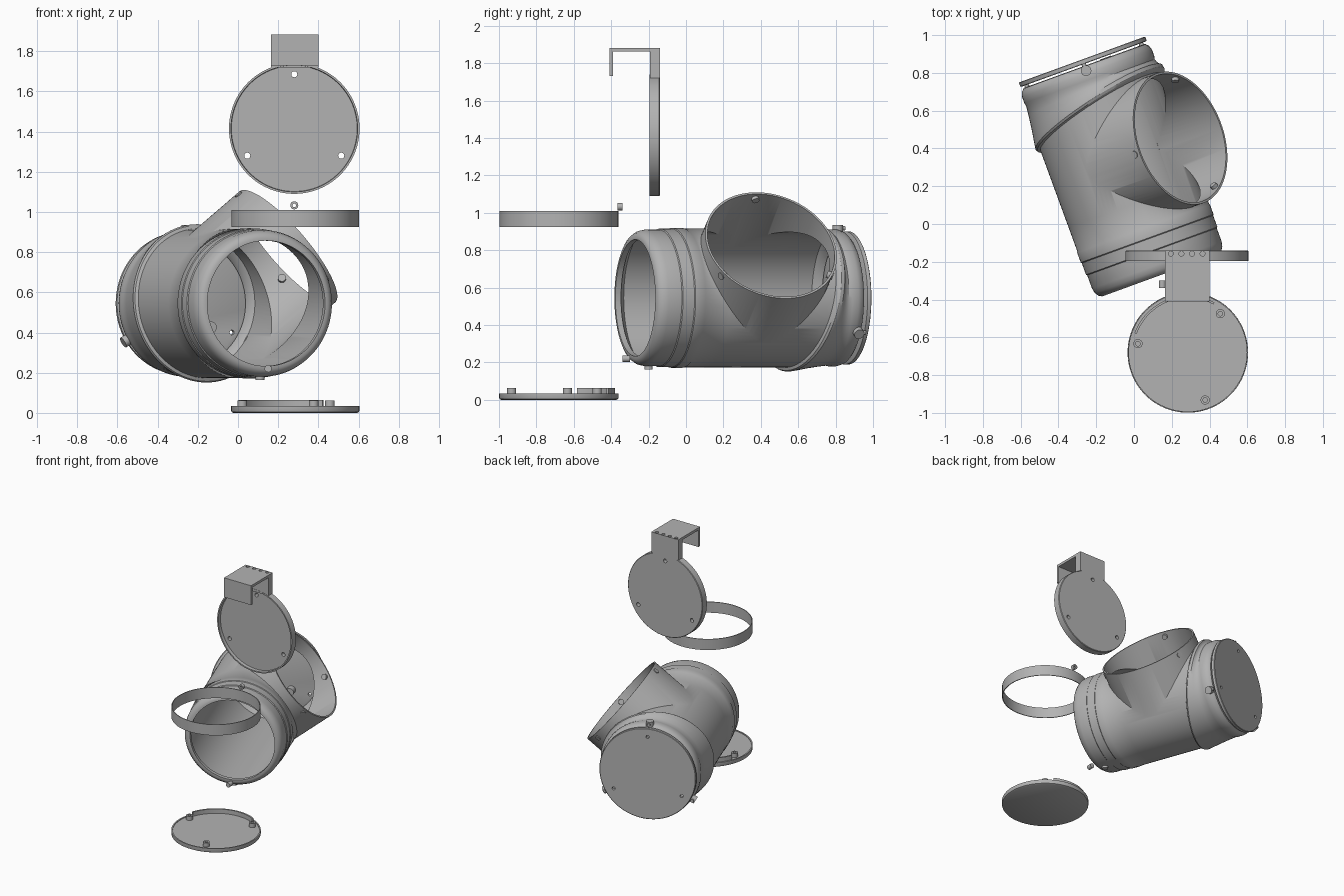
import bpy, bmesh
from math import sin, cos, pi, radians
from mathutils import Matrix, Vector

if "Cube" in bpy.data.objects:
    bpy.data.objects.remove(bpy.data.objects["Cube"])

grey = bpy.data.materials.new("plain grey")
grey.use_nodes = True
grey.diffuse_color = (0.45, 0.45, 0.45, 1)
grey.node_tree.nodes["Principled BSDF"].inputs["Base Color"].default_value = (0.45, 0.45, 0.45, 1)

T = Matrix.Translation
def R(deg, axis):
    return Matrix.Rotation(radians(deg), 4, axis)

TILT = radians(39)          # elevation of the side branch


def finish(name, bm, matrix):
    bmesh.ops.recalc_face_normals(bm, faces=bm.faces)
    bm.transform(matrix)
    me = bpy.data.meshes.new(name)
    bm.to_mesh(me)
    bm.free()
    me.materials.append(grey)
    ob = bpy.data.objects.new(name, me)
    bpy.context.collection.objects.link(ob)
    return ob


def lathe(name, profile, matrix, closed=False, seg=96, arc=None):
    """Spin (height, radius, shear) points about local z; arc limits the sweep in degrees."""
    bm = bmesh.new()
    start, end = arc or (0, 360)
    count = seg if arc is None else seg + 1
    rings = []
    for p in profile:
        h, r = p[:2]
        shear = p[2] if len(p) > 2 else 0
        ring = []
        for i in range(count):
            a = radians(start + (end - start) * i / seg)
            x, y = r * cos(a), r * sin(a)
            u = x * cos(TILT) - y * sin(TILT)
            ring.append(bm.verts.new((x, y, h + shear * u)))
        rings.append(ring)
    pairs = list(zip(rings, rings[1:])) + ([(rings[-1], rings[0])] if closed else [])
    for a, b in pairs:
        for i in range(seg):
            j = (i + 1) % count
            bm.faces.new((a[i], a[j], b[j], b[i]))
    if not closed:
        bm.faces.new(rings[0])
        bm.faces.new(rings[-1])
    elif arc:
        bm.faces.new([r[0] for r in rings])
        bm.faces.new([r[-1] for r in rings])
    return finish(name, bm, matrix)


def cylinder(name, r, h, matrix, seg=24):
    return lathe(name, [(0, r), (h, r)], matrix, seg=seg)


def box(name, lo, hi):
    bm = bmesh.new()
    bmesh.ops.create_cube(bm, size=1)
    lo, hi = Vector(lo), Vector(hi)
    size = hi - lo
    return finish(name, bm, T((lo + hi) / 2) @ Matrix.Diagonal((*size, 1)))


def combine(ob, others, operation):
    for other in others:
        mod = ob.modifiers.new("cut", "BOOLEAN")
        mod.operation, mod.object, mod.solver = operation, other, "EXACT"
    deps = bpy.context.evaluated_depsgraph_get()
    mesh = bpy.data.meshes.new_from_object(ob.evaluated_get(deps))
    ob.modifiers.clear()
    ob.data = mesh
    for other in others:
        bpy.data.objects.remove(other)


def pins(name, angles, radius, matrix, r, h, z=0):
    return [cylinder(f"{name}_{i + 1}", r, h,
                     matrix @ T((radius * cos(radians(a)), radius * sin(radians(a)), z)))
            for i, a in enumerate(angles)]


# Tee pipe: main run and side branch
body_frame = T((0.037, 0.013, 0.545)) @ R(20, "Z")
run = body_frame @ R(-90, "X")
branch = body_frame @ T((0, 0.344, 0)) @ R(51, "Y")

pipe = lathe("tee_pipe", [
    (-0.302, 0.31), (-0.302, 0.328), (-0.292, 0.346), (-0.272, 0.359), (-0.245, 0.365),
    (-0.17, 0.365), (-0.165, 0.37), (-0.10, 0.37), (-0.095, 0.374), (-0.04, 0.374),
    (-0.035, 0.371), (0.1, 0.371), (0.615, 0.372, 0.277), (0.622, 0.388, 0.277),
    (0.634, 0.394, 0.277), (0.654, 0.391, 0.277), (0.70, 0.378, 0.17), (0.745, 0.368, 0.07),
    (0.783, 0.362), (0.80, 0.366), (0.835, 0.366), (0.86, 0.358), (0.874, 0.343), (0.878, 0.31)], run)
combine(pipe, [cylinder("branch_outer", 0.365, 0.446, branch, 96)], "UNION")
combine(pipe, [
    lathe("run_bore", [(-0.35, 0.312), (-0.27, 0.312), (-0.262, 0.33), (-0.24, 0.352),
                       (0.83, 0.352), (0.85, 0.33), (0.9, 0.31)], run),
    cylinder("branch_bore", 0.353, 0.6, branch, 96)], "DIFFERENCE")

# Back cap with three holes, and its fixing knobs
cap = lathe("back_cap", [(0.887, 0.35), (0.89, 0.356), (0.91, 0.356), (0.913, 0.352)], run)
combine(cap, pins("cap_hole", (-90, 30, 150), 0.29, run, 0.012, 0.2, 0.8), "DIFFERENCE")
for i, a in enumerate((-90, 30, 150)):
    spot = run @ R(a, "Z") @ T((0.35, 0, 0.85)) @ R(90, "Y")
    cylinder(f"cap_knob_{i + 1}", 0.028, 0.04, spot)
    cylinder(f"cap_knob_stem_{i + 1}", 0.012, 0.05, run @ R(a, "Z") @ T((0.372, 0, 0.84)))

# Small fasteners inside the branch and under the front mouth
for i, a in enumerate((60, 180, 300)):
    cylinder(f"branch_knob_{i + 1}", 0.02, 0.035,
             branch @ R(a, "Z") @ T((0.335, 0, 0.41)) @ R(90, "Y"))
cylinder("front_lower_screw", 0.018, 0.04, T((0.15, -0.30, 0.22)) @ R(90, "X"))
cylinder("bottom_screw", 0.022, 0.03, T((0.11, -0.2, 0.163)))
cylinder("inner_back_screw", 0.03, 0.05, run @ T((0.12, 0.12, 0.83)))

# Loose clamp band with its screw
lathe("clamp_band", [(0.925, 0.318), (1.01, 0.318), (1.01, 0.312), (0.925, 0.312)],
      T((0.285, -0.68, 0)), closed=True)
lathe("band_screw", [(0, 0.02), (0.025, 0.02), (0.025, 0.009), (0, 0.009)],
      T((0.28, -0.34, 1.033)) @ R(90, "X"), closed=True, seg=24)

# Lower cover with raised arc and sockets
cover = T((0.285, -0.68, 0))
lathe("lower_cover", [(0, 0.308), (0.005, 0.317), (0.01, 0.319), (0.035, 0.319),
                      (0.035, 0.309), (0.03, 0.309)], cover)
lathe("cover_arc", [(0.028, 0.288), (0.028, 0.3), (0.064, 0.3), (0.064, 0.288)],
      cover, closed=True, arc=(62, 160), seg=32)
for i, a in enumerate((50, 170, 290)):
    lathe(f"cover_socket_{i + 1}", [(0.028, 0.024), (0.062, 0.024), (0.062, 0.012), (0.028, 0.012)],
          cover @ R(a, "Z") @ T((0.268, 0, 0)), closed=True, seg=24)

# Upright dished cover with through holes
upright = T((0.28, -0.14, 1.415)) @ R(90, "X")
dish = lathe("upright_cover", [(0.03, 0.313), (0.055, 0.315), (0.055, 0.325),
                               (0.004, 0.325), (0, 0.321)], upright)
combine(dish, pins("dish_hole", (90, 210, 330), 0.27, upright, 0.015, 0.2, -0.1), "DIFFERENCE")

# Hook bracket above the upright cover
box("bracket_leg", (0.165, -0.193, 1.72), (0.4, -0.14, 1.87))
box("bracket_flap", (0.165, -0.41, 1.73), (0.4, -0.39, 1.87))
plate = box("bracket_top", (0.165, -0.41, 1.862), (0.4, -0.14, 1.882))
combine(plate, [cylinder(f"plate_hole_{i}", 0.013, 0.1, T((0.195 + 0.056 * i, -0.157, 1.82)))
                for i in range(4)], "DIFFERENCE")

# Smooth shading with sharp edges kept
bpy.ops.object.select_all(action="DESELECT")
for ob in bpy.context.collection.objects:
    if ob.type == "MESH":
        ob.select_set(True)
        bpy.context.view_layer.objects.active = ob
bpy.ops.object.shade_smooth_by_angle(angle=radians(32))
